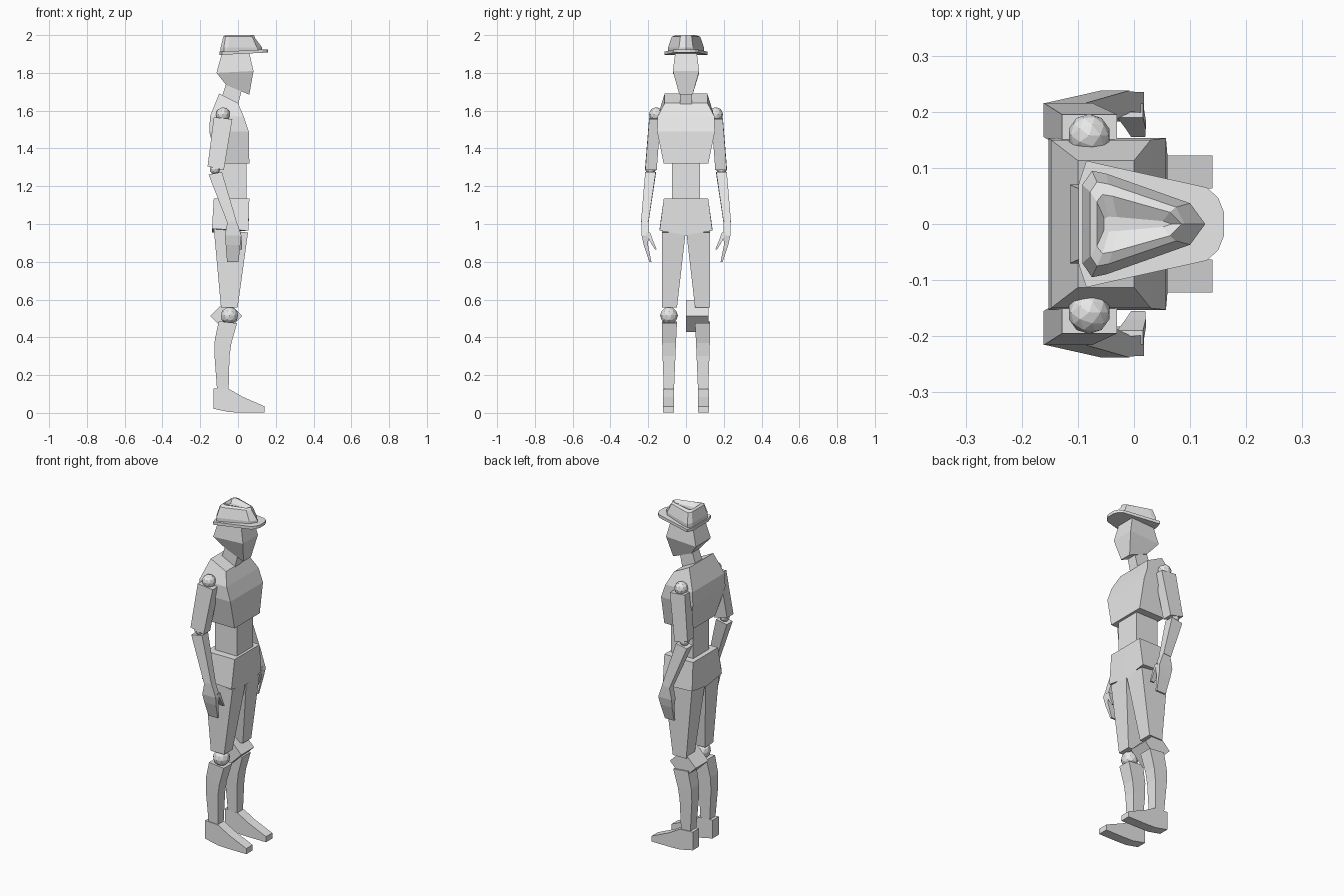
import bpy, bmesh
from math import pi
from mathutils import Matrix, Vector

cube = bpy.data.objects.get("Cube")
if cube:
    bpy.data.objects.remove(cube)

GREY = (0.8, 0.8, 0.8, 1)
grey = bpy.data.materials.new("plain grey")
grey.use_nodes = True
grey.diffuse_color = GREY
grey.node_tree.nodes["Principled BSDF"].inputs["Base Color"].default_value = GREY


def finish(name, bm):
    """Turn a bmesh into a flat shaded grey object."""
    bmesh.ops.recalc_face_normals(bm, faces=bm.faces)
    mesh = bpy.data.meshes.new(name)
    bm.to_mesh(mesh)
    bm.free()
    mesh.materials.append(grey)
    obj = bpy.data.objects.new(name, mesh)
    bpy.context.collection.objects.link(obj)
    return obj


def loft(name, rings, cap_top=True):
    """Skin a stack of point rings and close both ends."""
    bm = bmesh.new()
    rows = [[bm.verts.new(p) for p in ring] for ring in rings]
    for low, high in zip(rows, rows[1:]):
        count = len(low)
        for i in range(count):
            j = (i + 1) % count
            bm.faces.new((low[i], low[j], high[j], high[i]))
    bm.faces.new(rows[0])
    if cap_top:
        bm.faces.new(rows[-1])
    return finish(name, bm)


def section(back, front, inner, outer, z_back, z_front, side=1):
    """Four-cornered cross-section whose height may slope from back to front."""
    return [(back, side * inner, z_back), (front, side * inner, z_front),
            (front, side * outer, z_front), (back, side * outer, z_back)]


def block(name, *sections, side=1):
    return loft(name, [section(*s, side=side) for s in sections])


def centred(name, *sections):
    """Block symmetric in y; each entry is back, front, half width, heights."""
    return block(name, *[(b, f, -w, w, zb, zf) for b, f, w, zb, zf in sections])


def ball(name, centre, radius):
    bm = bmesh.new()
    bmesh.ops.create_icosphere(bm, subdivisions=2, radius=radius,
                               matrix=Matrix.Translation(centre))
    return finish(name, bm)


# Trunk
centred("chest",
        (-.11, .06, .118, 1.32, 1.32),
        (-.152, .057, .153, 1.49, 1.49),
        (-.148, .03, .15, 1.57, 1.57),
        (-.10, 0, .113, 1.69, 1.64))
centred("waist", (-.10, .045, .075, 1.11, 1.11), (-.10, .045, .075, 1.34, 1.34))
centred("neck", (-.09, 0, .032, 1.66, 1.63), (-.05, .025, .03, 1.78, 1.73))

# Hips with a lowered centre line
hip_low = [(-.138, -.14, .975), (-.138, 0, .955), (-.138, .14, .975),
           (.055, .14, .965), (.055, 0, .94), (.055, -.14, .965)]
hip_high = [(-.128 if x < 0 else .06, y * .84, 1.135) for x, y, z in hip_low]
loft("hips", [hip_low, hip_high])

# Head
centred("head",
        (-.062, .06, .035, 1.735, 1.685),
        (-.114, .082, .07, 1.80, 1.81),
        (-.085, .06, .057, 1.905, 1.905))


# Hat
def mirrored(half):
    return half + [(x, -y) for x, y in reversed(half) if y]


def hat_ring(half, z, tilt=0, grow=0):
    return [(x, y * (1 + grow), z + tilt * x) for x, y in mirrored(half)]


brim = [(-.099, .07), (-.085, .113), (-.06, .107), (.13, .065), (.15, .047), (.16, .022)]
loft("hat_brim", [hat_ring(brim, 1.9, .05), hat_ring(brim, 1.917, .05)])
crown = [(-.092, .07), (-.075, .095), (-.05, .09), (.1, .037), (.127, 0)]
shoulder = [(-.078, .057), (-.066, .075), (-.045, .071), (.075, .03), (.1, 0)]
dent = [(x * .85, y * .7) for x, y in shoulder]
top = hat_ring(shoulder, 1.992)
top[4] = (.09, 0, 1.985)
loft("hat_crown", [hat_ring(crown, 1.915, .03), hat_ring(crown, 1.935),
                   top, hat_ring(dent, 2.0), hat_ring([(x * .8, y * .25) for x, y in dent], 1.985)])

# Limbs, repeated on both sides of the body
for label, s in (("front", -1), ("back", 1)):
    def limb(part, *sections):
        return block(label + "_" + part, *sections, side=s)

    def joint(part, x, y, z, radius):
        return ball(label + "_" + part, Vector((x, y * s, z)), radius)

    # Leg
    limb("thigh", (-.09, -.002, .048, .127, .557, .557),
         (-.128, .053, .002, .128, .975, .955))
    limb("shin", (-.11, -.05, .064, .117, .11, .11),
         (-.125, -.045, .056, .124, .31, .30),
         (-.123, -.035, .053, .126, .385, .37),
         (-.102, -.005, .048, .127, .485, .475))

    # Foot, lofted from heel to toe
    foot = [(-.13, .022, .13), (-.045, .004, .125), (.025, .002, .085), (.14, .002, .035)]
    loft(label + "_foot", [[(x, s * .063, low), (x, s * .122, low),
                            (x, s * .122, high), (x, s * .063, high)]
                           for x, low, high in foot])

    # Arm
    joint("shoulder", -.08, .158, 1.58, .038)
    limb("upper_arm", (-.161, -.075, .155, .216, 1.305, 1.285),
         (-.128, -.03, .135, .195, 1.565, 1.555))
    joint("elbow", -.122, .188, 1.29, .028)
    limb("forearm", (-.058, -.008, .198, .238, 1.01, 1.015),
         (-.156, -.085, .16, .216, 1.262, 1.275))

    # Hand
    limb("fingers", (-.058, .003, .183, .194, .80, .80),
         (-.065, .012, .201, .224, .89, .89),
         (-.07, .018, .198, .235, .94, .94),
         (-.055, -.008, .20, .236, 1.015, 1.015))
    limb("thumb", (-.005, .02, .155, .164, .865, .865),
         (-.015, .021, .17, .186, .90, .90),
         (-.03, .016, .19, .215, .955, .955))

# Knees: a ball on one leg, a tilted block on the other
ball("front_knee", Vector((-.045, -.09, .515)), .047)
bm = bmesh.new()
bmesh.ops.create_cube(bm, size=.12, matrix=Matrix.Translation((-.063, .06, .513))
                      @ Matrix.Rotation(pi / 4, 4, "Y"))
finish("back_knee", bm)
